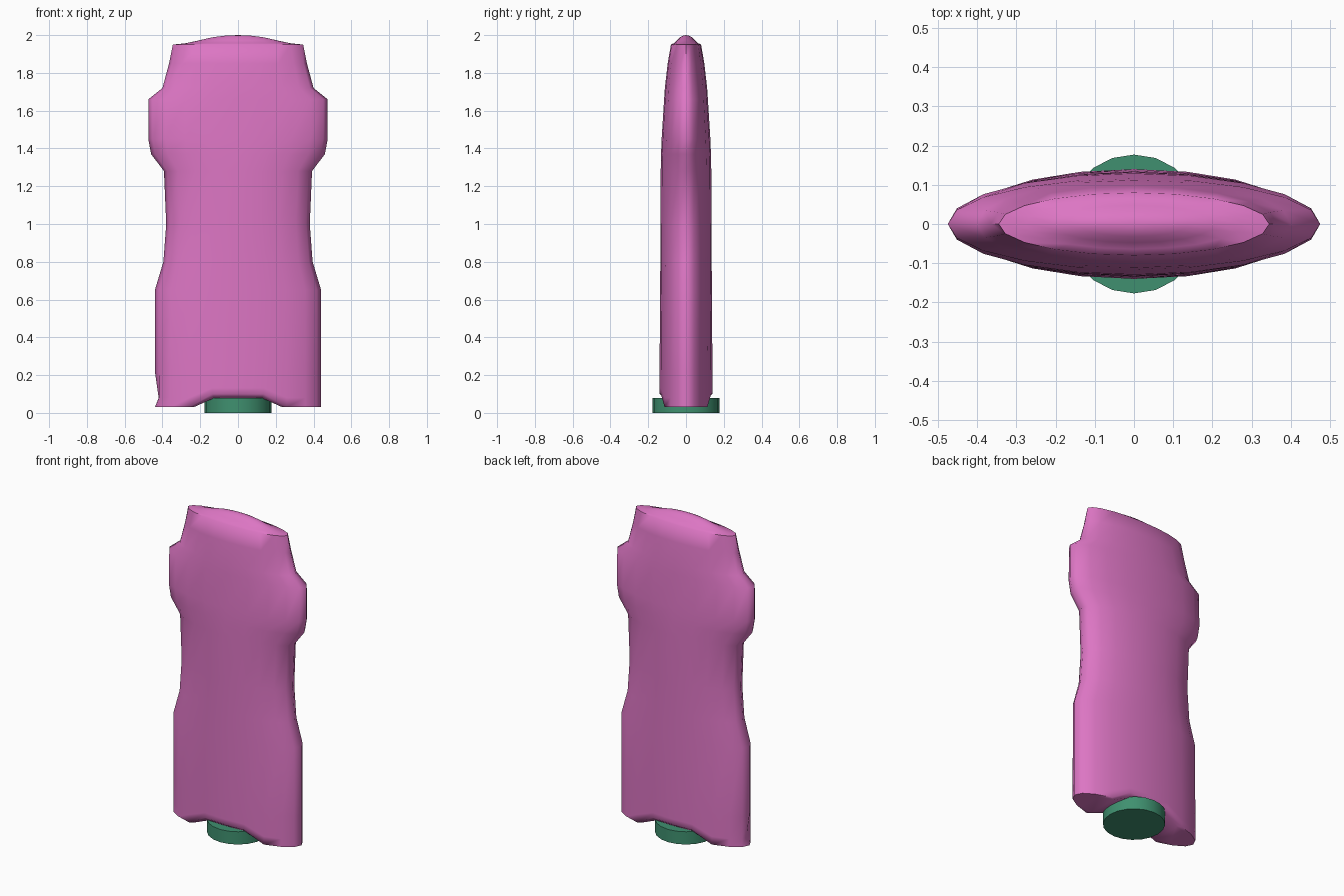
import bpy, bmesh
from math import sin, cos, pi, radians

cube = bpy.data.objects.get("Cube")
if cube:
    bpy.data.objects.remove(cube)

SIDES = 20


def material(name, colour):
    m = bpy.data.materials.new(name)
    m.use_nodes = True
    m.diffuse_color = colour
    m.node_tree.nodes["Principled BSDF"].inputs["Base Color"].default_value = colour
    return m


def finish(obj, mat, angle):
    obj.data.materials.append(mat)
    bpy.ops.object.select_all(action="DESELECT")
    obj.select_set(True)
    bpy.context.view_layer.objects.active = obj
    bpy.ops.object.shade_smooth_by_angle(angle=radians(angle))


pink = material("pink plastic", (0.72, 0.18, 0.55, 1))
green = material("green plastic", (0.05, 0.28, 0.16, 1))

# Body sections: height, half width, half depth
SECTIONS = [
    (0.03, 0.44, 0.14), (0.08, 0.44, 0.14), (0.22, 0.44, 0.14),
    (0.65, 0.44, 0.137), (0.80, 0.395, 0.136), (1.0, 0.38, 0.135),
    (1.28, 0.392, 0.134), (1.37, 0.46, 0.132), (1.45, 0.475, 0.129),
    (1.66, 0.475, 0.116), (1.72, 0.40, 0.112), (1.85, 0.365, 0.097),
    (1.95, 0.345, 0.08),
]
# Domed top: scale of the rim, height
DOME = [(0.8, 1.957), (0.6, 1.972), (0.4, 1.988), (0.2, 1.997)]


def lift(i):
    """Raise the lower edge in the middle of the front and back."""
    return 0.07 if abs(cos(2 * pi * i / SIDES)) < 0.4 else 0


bm = bmesh.new()


def ring(z, rx, ry, raised=0, drop=0):
    return [bm.verts.new((rx * cos(2 * pi * i / SIDES),
                          ry * sin(2 * pi * i / SIDES),
                          z + (lift(i) and lift(i) * raised - drop)))
            for i in range(SIDES)]


def bridge(a, b):
    for i in range(SIDES):
        j = (i + 1) % SIDES
        bm.faces.new((a[i], a[j], b[j], b[i]))


# Underside lip, walls and dome
rings = [ring(0.03, 0.40, 0.12, 1, 0.02)]
rings += [ring(z, rx, ry, max(0, (0.22 - z) / 0.19)) for z, rx, ry in SECTIONS]
rings += [ring(z, 0.345 * s, 0.08 * s) for s, z in DOME]
rings[2][SIDES // 2].co.x = -0.42  # small dent low on the right edge
for a, b in zip(rings, rings[1:]):
    bridge(a, b)

# Crown point
tip = bm.verts.new((0, 0, 2.0))
top = rings[-1]
for i in range(SIDES):
    bm.faces.new((top[i], top[(i + 1) % SIDES], tip))

# Underside strips running front to back
low = rings[0]
half = SIDES // 2
for i in range(half):
    corners = [low[i], low[i + 1], low[(SIDES - i - 1)], low[(SIDES - i) % SIDES]]
    bm.faces.new(list(dict.fromkeys(corners)))

bmesh.ops.recalc_face_normals(bm, faces=bm.faces)
mesh = bpy.data.meshes.new("bottle_body")
bm.to_mesh(mesh)
bm.free()
body = bpy.data.objects.new("bottle_body", mesh)
bpy.context.collection.objects.link(body)
finish(body, pink, 62)

# Round cap under the body
bpy.ops.mesh.primitive_cylinder_add(vertices=SIDES, radius=0.177, depth=0.08,
                                    location=(0, 0, 0.04))
cap = bpy.context.object
cap.name = "base_cap"
finish(cap, green, 40)
